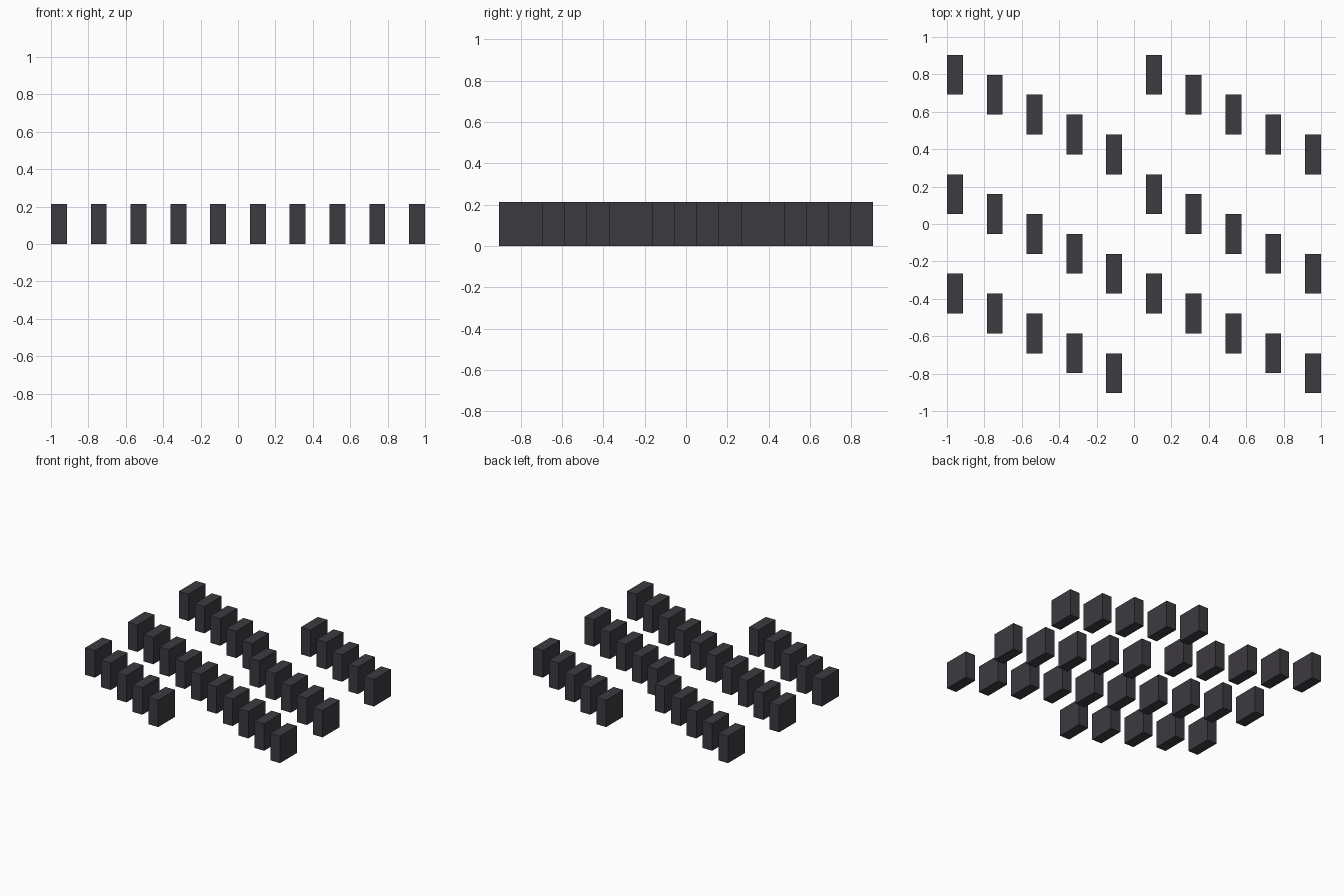
import bpy
import bmesh

if "Cube" in bpy.data.objects:
    bpy.data.objects.remove(bpy.data.objects["Cube"])

U = 1 / 47                      # layout module
WIDTH, DEPTH, HEIGHT = 4 * U, 10 * U, 10 * U

mat = bpy.data.materials.new("charcoal")
mat.diffuse_color = (0.046, 0.043, 0.051, 1)
mat.use_nodes = True
mat.node_tree.nodes["Principled BSDF"].inputs["Base Color"].default_value = mat.diffuse_color

# One shared block mesh, origin at the base centre
bm = bmesh.new()
bmesh.ops.create_cube(bm, size=1)
bmesh.ops.translate(bm, verts=bm.verts, vec=(0, 0, 0.5))
bmesh.ops.scale(bm, verts=bm.verts, vec=(WIDTH, DEPTH, HEIGHT))
block = bpy.data.meshes.new("block")
bm.to_mesh(block)
bm.free()
block.materials.append(mat)

# Three rows of two staggered five-block runs
for row, y_start in enumerate((37.5, 7.5, -17.5)):
    for col in range(10):
        ob = bpy.data.objects.new(f"block_row{row + 1}_{col + 1}", block)
        ob.location = ((col - 4.5) * 10 * U, (y_start - 5 * (col % 5)) * U, 0)
        bpy.context.collection.objects.link(ob)
